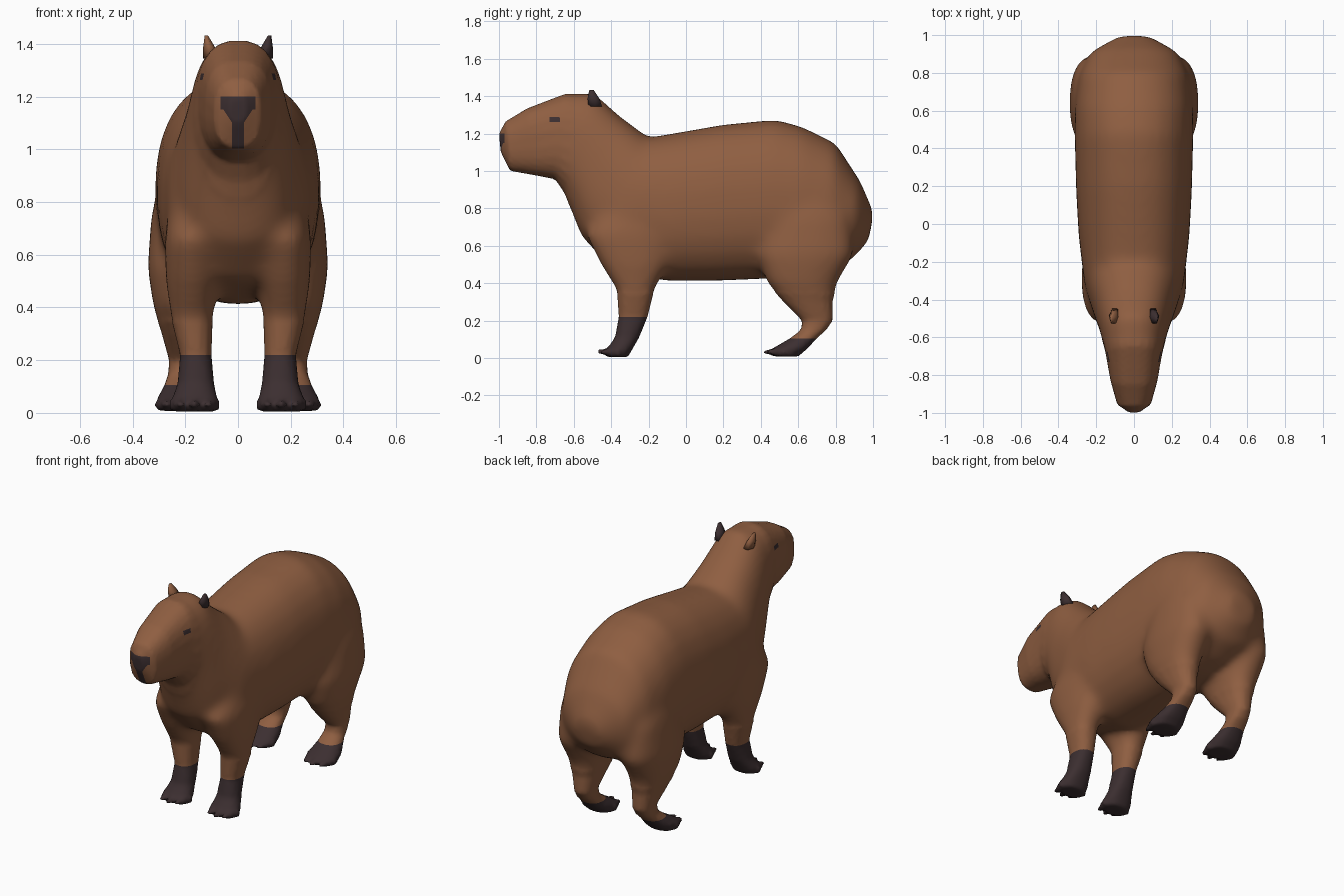
import bpy, bmesh, math
from mathutils import Vector, Matrix

if "Cube" in bpy.data.objects:
    bpy.data.objects.remove(bpy.data.objects["Cube"])


def material(name, rgb):
    m = bpy.data.materials.new(name)
    m.diffuse_color = (*rgb, 1)
    m.use_nodes = True
    m.node_tree.nodes["Principled BSDF"].inputs["Base Color"].default_value = m.diffuse_color
    return m


FUR = material("brown fur", (0.275, 0.113, 0.053))
DARK = material("dark skin", (0.045, 0.028, 0.03))


def finish(bm, name, mats):
    bmesh.ops.recalc_face_normals(bm, faces=bm.faces[:])
    for f in bm.faces:
        f.smooth = True
    me = bpy.data.meshes.new(name)
    bm.to_mesh(me)
    bm.free()
    for m in mats:
        me.materials.append(m)
    ob = bpy.data.objects.new(name, me)
    bpy.context.collection.objects.link(ob)
    return ob


def rounded(a, e):
    """Point on a unit superellipse."""
    c, s = math.cos(a), math.sin(a)
    return (math.copysign(abs(c) ** (2 / e), c), math.copysign(abs(s) ** (2 / e), s))


def loft(bm, rings):
    loops = [[bm.verts.new(p) for p in ring] for ring in rings]
    n = len(loops[0])
    for a, b in zip(loops, loops[1:]):
        for i in range(n):
            bm.faces.new((a[i], a[(i + 1) % n], b[(i + 1) % n], b[i]))
    bm.faces.new(loops[0])
    bm.faces.new(loops[-1])


def cut(bm, near, planes):
    """Slice only the faces chosen by the rule."""
    for co, no in planes:
        faces = [f for f in bm.faces if near(f.calc_center_median())]
        geom = faces + list({e for f in faces for e in f.edges}) + list({v for f in faces for v in f.verts})
        bmesh.ops.bisect_plane(bm, geom=geom, plane_co=co, plane_no=no, dist=1e-5)


# Head and body: top (y, z), bottom (y, z), half width, squareness
SPINE = [
    (-1.0, 1.20, -0.99, 1.10, 0.03, 2.2),
    (-0.965, 1.265, -0.94, 1.0, 0.09, 2.5),
    (-0.85, 1.335, -0.80, 0.975, 0.125, 2.7),
    (-0.65, 1.412, -0.70, 0.955, 0.152, 2.5),
    (-0.49, 1.418, -0.65, 0.88, 0.178, 2.3),
    (-0.36, 1.30, -0.56, 0.65, 0.215, 2.4),
    (-0.20, 1.18, -0.42, 0.50, 0.265, 2.3),
    (0.00, 1.215, -0.12, 0.41, 0.295, 2.3),
    (0.20, 1.25, 0.15, 0.41, 0.308, 2.3),
    (0.48, 1.277, 0.40, 0.42, 0.315, 2.3),
    (0.62, 1.238, 0.60, 0.43, 0.315, 2.3),
    (0.80, 1.15, 0.75, 0.46, 0.295, 2.2),
    (0.93, 0.95, 0.88, 0.52, 0.235, 2.2),
    (1.005, 0.78, 0.975, 0.62, 0.09, 2.0),
]
N = 24
bm = bmesh.new()
rings = []
for yt, zt, yb, zb, w, e in SPINE:
    top, bot = Vector((0, yt, zt)), Vector((0, yb, zb))
    ring = []
    for i in range(N):
        u, v = rounded(2 * math.pi * (i + 0.5) / N, e)
        ring.append((top + bot) / 2 + (top - bot) / 2 * v + Vector((w * u, 0, 0)))
    rings.append(ring)
loft(bm, rings)

# Legs: z, x inner, x outer, y front, y back
FRONT = [
    (0.95, 0.08, 0.23, -0.36, -0.05), (0.66, 0.06, 0.28, -0.54, -0.05),
    (0.50, 0.07, 0.275, -0.46, -0.09), (0.36, 0.095, 0.255, -0.37, -0.17),
    (0.22, 0.10, 0.22, -0.36, -0.205), (0.11, 0.09, 0.23, -0.38, -0.25),
    (0.04, 0.075, 0.255, -0.43, -0.29), (0.005, 0.085, 0.245, -0.42, -0.31),
]
HIND = [
    (1.00, 0.10, 0.27, 0.52, 0.74), (0.75, 0.10, 0.33, 0.44, 0.88),
    (0.55, 0.085, 0.345, 0.38, 0.90), (0.40, 0.10, 0.322, 0.43, 0.81),
    (0.30, 0.125, 0.29, 0.52, 0.785), (0.20, 0.145, 0.262, 0.62, 0.785),
    (0.15, 0.145, 0.265, 0.615, 0.75), (0.105, 0.14, 0.28, 0.555, 0.70),
    (0.05, 0.12, 0.31, 0.46, 0.65), (0.008, 0.13, 0.30, 0.47, 0.60),
]


def leg(bm, rows, side):
    rings = []
    for z, x0, x1, y0, y1 in rows:
        ring = []
        for i in range(16):
            u, v = rounded(2 * math.pi * (i + 0.5) / 16, 2.3)
            ring.append((side * ((x0 + x1) / 2 + u * (x1 - x0) / 2),
                         (y0 + y1) / 2 + v * (y1 - y0) / 2, z))
        rings.append(ring)
    loft(bm, rings)
    # Three pointed toes
    _, x0, x1, y0, _ = rows[-2]
    for k in (-1, 0, 1):
        x = (x0 + x1) / 2 + k * (x1 - x0) * 0.34
        mat = (Matrix.Translation((side * x, y0 + 0.01 + 0.015 * abs(k), 0.032))
               @ Matrix.Rotation(-side * k * 0.25, 4, 'Z')
               @ Matrix.Rotation(math.pi / 2, 4, 'X'))
        bmesh.ops.create_cone(bm, cap_ends=True, segments=8, radius1=0.028,
                              radius2=0.012, depth=0.11, matrix=mat)


for side in (1, -1):
    leg(bm, FRONT, side)
    leg(bm, HIND, side)

# Fuse body and legs into one skin
body = finish(bm, "body_with_legs", (FUR, DARK))
mod = body.modifiers.new("fuse", 'REMESH')
mod.mode = 'VOXEL'
mod.voxel_size = 0.015
fused = body.evaluated_get(bpy.context.evaluated_depsgraph_get())
bm = bmesh.new()
bm.from_mesh(fused.to_mesh())
fused.to_mesh_clear()
body.modifiers.clear()

# Soften the shoulders and thighs where the legs meet the body
for _ in range(25):
    bmesh.ops.smooth_vert(bm, verts=[v for v in bm.verts if v.co.z > 0.35 and v.co.y > -0.62],
                          factor=0.5, use_axis_x=True, use_axis_y=True, use_axis_z=True)

# Cut the nose, eye and sock outlines
cut(bm, lambda c: c.y < -0.9,
    [((0, 0, z), (0, 0, 1)) for z in (1.2, 1.15)]
    + [((s * x, 0, 0), (1, 0, 0)) for s in (-1, 1) for x in (0.066, 0.022)]
    + [((s * 0.055, 0, 1.15), (s, 0, -0.66)) for s in (-1, 1)])
cut(bm, lambda c: abs(c.y + 0.7) < 0.1 and abs(c.x) > 0.08 and abs(c.z - 1.28) < 0.1,
    [((0, y, 0), (0, 1, 0)) for y in (-0.73, -0.675)]
    + [((0, 0, z), (0, 0, 1)) for z in (1.262, 1.288)])
cut(bm, lambda c: c.z < 0.3 and c.y < 0, [((0, 0, 0.22), (0, 0, 1))])
cut(bm, lambda c: c.z < 0.3 and c.y > 0, [((0, 0, 0.105), (0, 0, 1))])

for f in bm.faces:
    c = f.calc_center_median()
    x = abs(c.x)
    nose = c.y < -0.93 and c.z < 1.2 and (
        x < 0.066 if c.z > 1.15 else x < max(0.022, 0.055 - 0.66 * (1.15 - c.z)))
    eye = -0.73 < c.y < -0.675 and 1.262 < c.z < 1.288 and x > 0.08
    sock = c.z < (0.22 if c.y < 0 else 0.105)
    f.material_index = int(nose or eye or sock)
    f.smooth = True
bm.to_mesh(body.data)
bm.free()

# Small upright ears, the right one dark
for side, label, mat in ((1, "right", DARK), (-1, "left", FUR)):
    bm = bmesh.new()
    tip = Vector((side * 0.12, -0.505, 1.432))
    base = Vector((side * 0.1, -0.485, 1.345))
    ring = lambda c, a, b: [c + Vector((a * math.cos(t), b * math.sin(t), 0))
                            for t in (k * math.pi / 3 for k in range(6))]
    loft(bm, [ring(base, 0.032, 0.042), ring(base.lerp(tip, 0.5), 0.022, 0.036),
              ring(tip, 0.006, 0.014)])
    finish(bm, "ear_" + label, (mat,))
